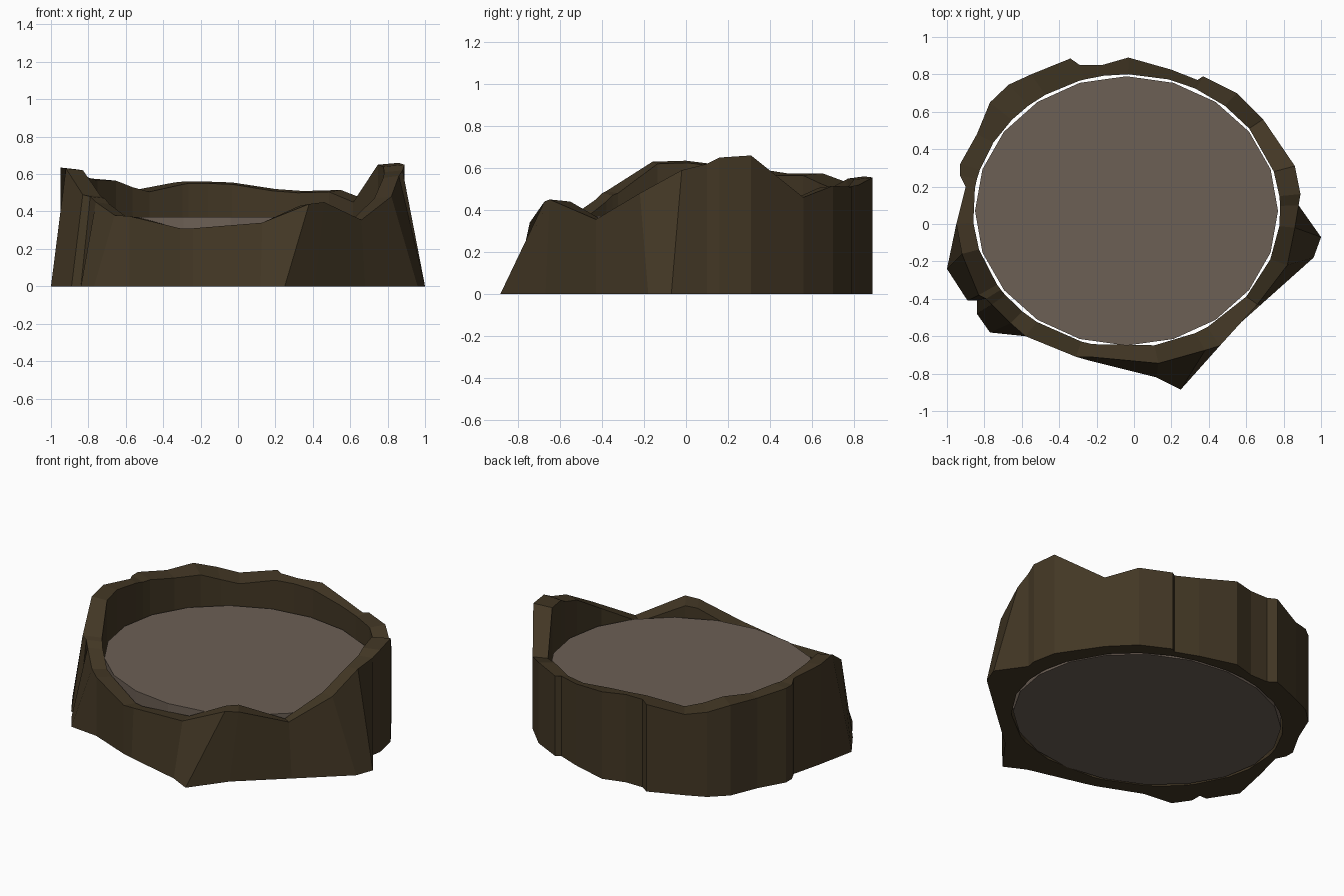
import bpy, bmesh
from math import cos, sin, tau, atan2, hypot

if "Cube" in bpy.data.objects:
    bpy.data.objects.remove(bpy.data.objects["Cube"])

CX, CY, RX, RY = -0.04, 0.07, 0.81, 0.72   # hollow centre and radii


def material(name, rgb):
    m = bpy.data.materials.new(name)
    m.diffuse_color = (*rgb, 1)
    m.use_nodes = True
    m.node_tree.nodes["Principled BSDF"].inputs["Base Color"].default_value = m.diffuse_color
    return m


def finish(name, bm, mat):
    bmesh.ops.recalc_face_normals(bm, faces=bm.faces)
    me = bpy.data.meshes.new(name)
    bm.to_mesh(me)
    bm.free()
    me.materials.append(mat)
    ob = bpy.data.objects.new(name, me)
    bpy.context.collection.objects.link(ob)
    return ob


# Upright part of the bark, right side round the back to the left: x, y, height
upright = [(.88, .10, .62), (.89, .16, .65), (.86, .31, .66), (.69, .56, .46),
           (.55, .70, .515), (.37, .79, .51), (.34, .77, .51), (.20, .825, .52),
           (-.03, .89, .555), (-.17, .85, .56), (-.29, .85, .56), (-.34, .885, .555),
           (-.55, .80, .515), (-.67, .745, .54), (-.77, .65, .575), (-.84, .48, .575),
           (-.93, .32, .60), (-.93, .26, .60), (-.90, .20, .61)]
# Flared part, left round the front to the right: foot x, y, rim x, y, height
flared = [(-.95, 0, -.95, 0, .635), (-1, -.24, -.92, -.16, .63),
          (-.89, -.41, -.83, -.38, .49), (-.84, -.41, -.79, -.40, .48),
          (-.84, -.48, -.76, -.43, .45), (-.77, -.58, -.66, -.53, .38),
          (-.58, -.60, -.58, -.60, .375), (-.31, -.71, -.31, -.71, .31),
          (-.24, -.73, -.24, -.71, .31), (.12, -.82, .13, -.745, .34),
          (.25, -.885, .38, -.675, .44), (.41, -.67, .46, -.65, .45),
          (.68, -.43, .66, -.43, .355), (.96, -.18, .82, -.22, .48),
          (1, -.07, .86, -.02, .59)]
columns = [(x, y, x, y, z) for x, y, z in upright] + flared


def hollow_point(x, y, grow):
    """Project a rim point onto the hollow's oval."""
    dx, dy = (x - CX) / RX, (y - CY) / RY
    k = grow / hypot(dx, dy)
    return CX + dx * k * RX, CY + dy * k * RY


# Bark wall: foot, rim, inner rim and inner foot joined into a closed ring
bm = bmesh.new()
loops = []
for fx, fy, tx, ty, z in columns:
    ix, iy = hollow_point(tx, ty, 1.015)
    loops.append([bm.verts.new(p) for p in
                  ((fx, fy, 0), (tx, ty, z), (ix, iy, z - .01), (ix, iy, 0))])
for a, b in zip(loops, loops[1:] + loops[:1]):
    for i in range(4):
        j = (i + 1) % 4
        bm.faces.new((a[i], b[i], b[j], a[j]))
finish("bark_wall", bm, material("bark", (.055, .038, .018)))

# Oval core filling the hollow
bm = bmesh.new()
N = 20
low, high = ([bm.verts.new((CX + RX * cos(tau * i / N), CY + RY * sin(tau * i / N), z))
              for i in range(N)] for z in (0, .37))
bm.faces.new(low)
bm.faces.new(high)
for i in range(N):
    j = (i + 1) % N
    bm.faces.new((low[i], low[j], high[j], high[i]))
finish("core", bm, material("core_wood", (.15, .115, .09)))
